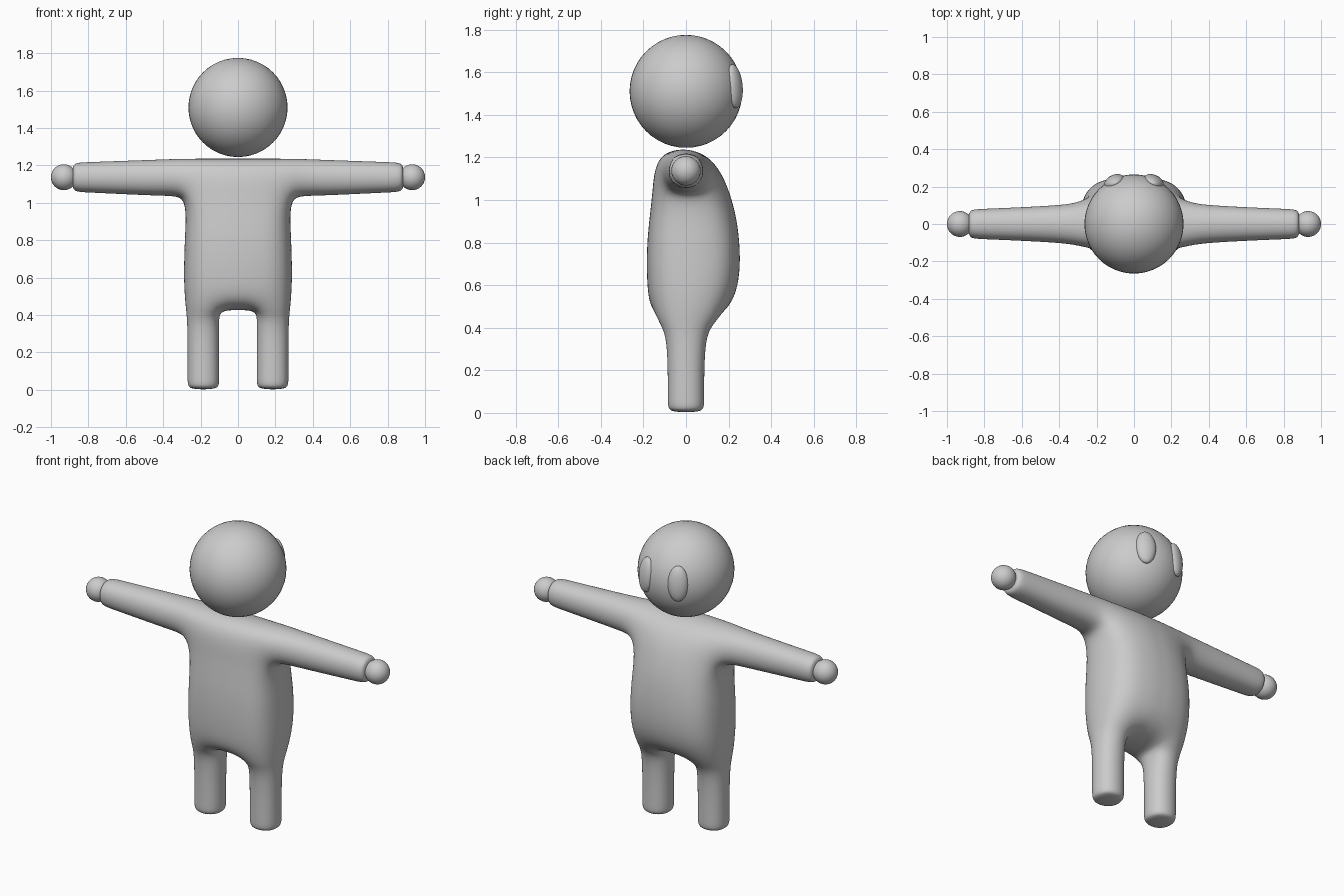
import bpy, bmesh
from math import radians, sin, cos
from mathutils import Vector

if "Cube" in bpy.data.objects:
    bpy.data.objects.remove(bpy.data.objects["Cube"])


def smooth(obj):
    for p in obj.data.polygons:
        p.use_smooth = True


def ball(name, loc, scale, rot=(0, 0, 0)):
    bpy.ops.mesh.primitive_uv_sphere_add(segments=48, ring_count=24, radius=1, location=loc, rotation=rot)
    obj = bpy.context.object
    obj.name = name
    obj.scale = scale
    smooth(obj)
    return obj


# body: half cage, mirrored and subdivided
bm = bmesh.new()
# torso rows: z, outer x, mid front y, mid back y, outer front y, outer back y
rows = [
    (0.42, 0.285, -0.155, 0.16, -0.12, 0.13),
    (0.58, 0.300, -0.185, 0.255, -0.15, 0.205),
    (0.82, 0.292, -0.185, 0.255, -0.15, 0.205),
    (1.03, 0.280, -0.155, 0.215, -0.13, 0.15),
    (1.245, 0.29, -0.145, 0.11, -0.13, 0.11),
]
grid = []
for z, x, f, b, fo, bo in rows:
    grid.append([(bm.verts.new((px, pf, z)), bm.verts.new((px, pb, z)))
                 for px, pf, pb in ((0, f, b), (0.095, f, b), (x, fo, bo))])

# torso front, back and side
for r in range(4):
    a, b = grid[r], grid[r + 1]
    for c in range(2):
        for s in range(2):
            bm.faces.new((a[c][s], a[c + 1][s], b[c + 1][s], b[c][s]))
    if r < 3:
        bm.faces.new((a[2][0], a[2][1], b[2][1], b[2][0]))
# shoulders and crotch
top, low = grid[4], grid[0]
for c in range(2):
    bm.faces.new((top[c][0], top[c + 1][0], top[c + 1][1], top[c][1]))
bm.faces.new((low[0][0], low[1][0], low[1][1], low[0][1]))


def limb(start, loops):
    """Bridge square loops from a starting quad and cap the end."""
    prev = start
    for coords in loops:
        cur = [bm.verts.new(co) for co in coords]
        for i in range(4):
            j = (i + 1) % 4
            bm.faces.new((prev[i], prev[j], cur[j], cur[i]))
        prev = cur
    bm.faces.new(prev)


# leg
limb([low[1][0], low[2][0], low[2][1], low[1][1]],
     [[(0.185 + sx * 0.092, sy * 0.093, z) for sx, sy in ((-1, -1), (1, -1), (1, 1), (-1, 1))]
      for z in (0.36, 0.04, 0.0)])
# arm
g3 = grid[3]
limb([g3[2][0], g3[2][1], top[2][1], top[2][0]],
     [[(x, sy * h, zc + sz * h) for sy, sz in ((-1, -1), (1, -1), (1, 1), (-1, 1))]
      for x, zc, h in ((0.37, 1.134, 0.108), (0.85, 1.137, 0.086), (0.89, 1.137, 0.084))])

bmesh.ops.recalc_face_normals(bm, faces=bm.faces[:])
me = bpy.data.meshes.new("body")
bm.to_mesh(me)
bm.free()
body = bpy.data.objects.new("body", me)
bpy.context.collection.objects.link(body)
mir = body.modifiers.new("mirror", 'MIRROR')
mir.use_clip = True
sub = body.modifiers.new("subsurf", 'SUBSURF')
sub.levels = sub.render_levels = 4
smooth(body)

# head
hc = Vector((0, 0, 1.51))
ball("head", hc, (0.265, 0.265, 0.265))

# hands and eyes
for s, side in ((1, "right"), (-1, "left")):
    ball("hand_" + side, (s * 0.931, 0, 1.137), (0.069, 0.069, 0.069))
    az, el = radians(25), radians(5.5)
    d = Vector((s * sin(az) * cos(el), cos(az) * cos(el), sin(el)))
    ball("eye_" + side, hc + d * 0.25, (0.057, 0.036, 0.103), (el, 0, -s * az))
